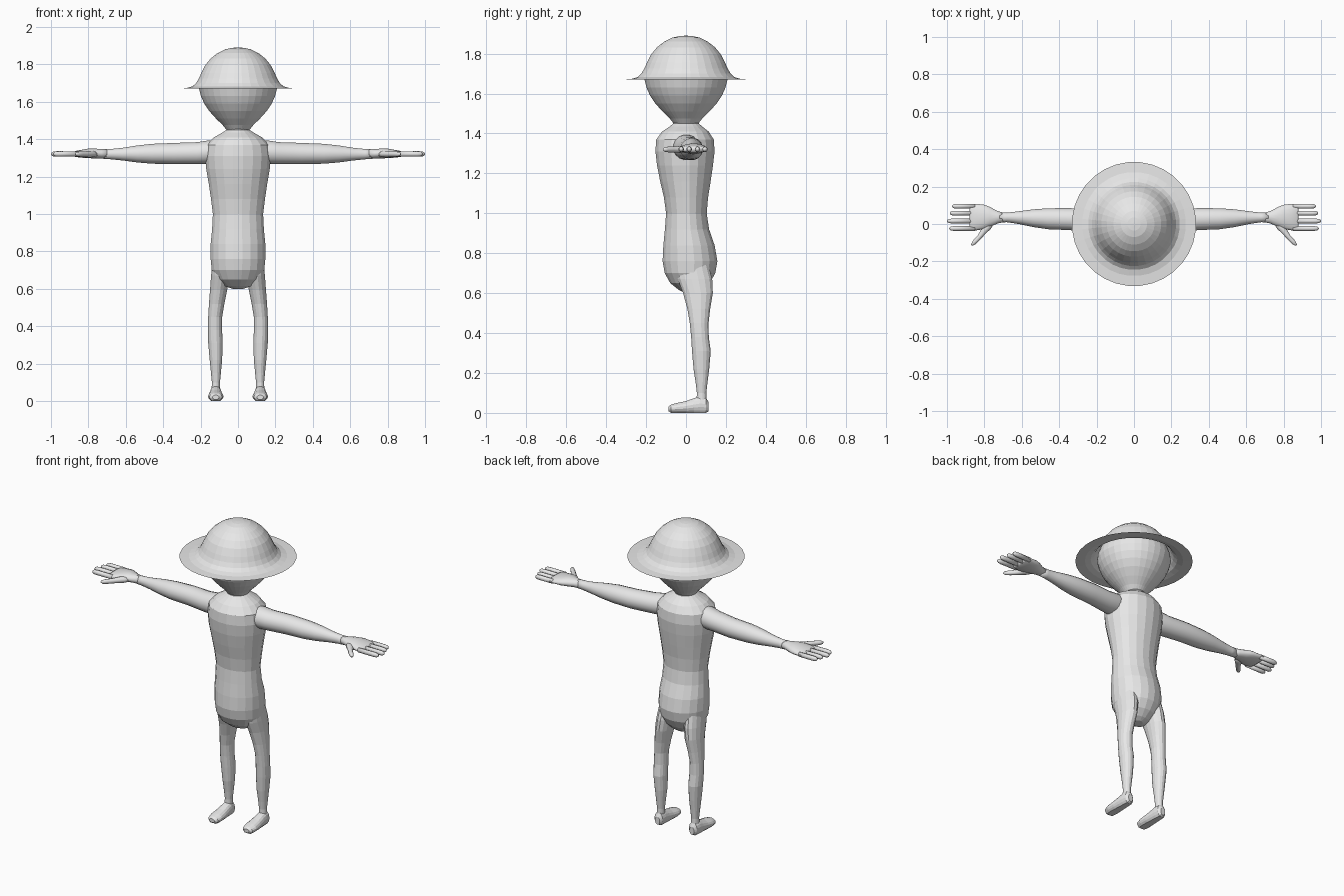
import bpy, bmesh, math

grey = bpy.data.materials.new("plain grey")
grey.diffuse_color = (0.8, 0.8, 0.8, 1)


def loft(bm, axis, rings, n=16, caps=True):
    """Skin elliptical rings. Each ring: position on axis, centre a, b, radius a, b."""
    loops = []
    for t, ca, cb, ra, rb in rings:
        loop = []
        for i in range(n):
            g = 2 * math.pi * (i + 0.5) / n
            a, b = ca + ra * math.cos(g), cb + rb * math.sin(g)
            co = {"x": (t, a, b), "y": (a, t, b), "z": (a, b, t)}[axis]
            loop.append(bm.verts.new(co))
        loops.append(loop)
    for lo, hi in zip(loops, loops[1:]):
        for i in range(n):
            j = (i + 1) % n
            bm.faces.new((lo[i], lo[j], hi[j], hi[i]))
    if caps:
        bm.faces.new(loops[0])
    bm.faces.new(loops[-1])


def finish(name, bm, mirror=False, smooth=False):
    bmesh.ops.recalc_face_normals(bm, faces=bm.faces)
    mesh = bpy.data.meshes.new(name)
    bm.to_mesh(mesh)
    bm.free()
    mesh.materials.append(grey)
    for p in mesh.polygons:
        p.use_smooth = smooth
    ob = bpy.data.objects.new(name, mesh)
    bpy.context.collection.objects.link(ob)
    if mirror:
        mod = ob.modifiers.new("mirror", "MIRROR")
        mod.use_mirror_merge = False
    return ob


# Torso: z, centre y, half width, half depth
torso = [(.60, .03, .03, .03), (.615, .025, .075, .06), (.65, .02, .115, .10),
         (.70, .02, .142, .128), (.76, .02, .148, .139), (.84, .015, .148, .13),
         (.92, .005, .14, .112), (1.0, .002, .136, .103), (1.08, 0, .146, .112),
         (1.16, -.003, .158, .128), (1.24, -.005, .172, .142), (1.31, -.005, .178, .15),
         (1.37, -.005, .170, .146), (1.41, -.003, .13, .118), (1.435, 0, .085, .082),
         (1.45, 0, .062, .065), (1.47, 0, .062, .065)]
bm = bmesh.new()
loft(bm, "z", [(z, 0, y, rx, ry) for z, y, rx, ry in torso], 20)
finish("torso", bm)

# Head: round on top, tapering into the neck
head = [(1.45, .062), (1.475, .082), (1.51, .118), (1.55, .154), (1.59, .181),
        (1.63, .199), (1.67, .209), (1.70, .206), (1.74, .192), (1.78, .17),
        (1.82, .14), (1.85, .105), (1.87, .065), (1.88, .02)]
bm = bmesh.new()
loft(bm, "z", [(z, 0, 0, r, r) for z, r in head], 32)
finish("head", bm)

# Hat: dome flaring into a flat thin brim, open below
hat = [(1.670, .332), (1.673, .278), (1.682, .245), (1.70, .225), (1.725, .21),
       (1.755, .197), (1.797, .175), (1.832, .146), (1.86, .110), (1.88, .07),
       (1.888, .035), (1.89, .008)]
bm = bmesh.new()
loft(bm, "z", [(z, 0, 0, r, r) for z, r in hat], 32, caps=False)
finish("hat", bm)

# Arms: x, centre y, centre z, half depth, half height
bm = bmesh.new()
loft(bm, "x", [(.10, .0, 1.335, .06, .06), (.16, .003, 1.33, .068, .064),
               (.22, .01, 1.325, .064, .060), (.34, .026, 1.323, .060, .058),
               (.46, .028, 1.322, .057, .054), (.54, .031, 1.321, .048, .046),
               (.62, .034, 1.320, .034, .034), (.68, .035, 1.320, .026, .028),
               (.72, .036, 1.321, .028, .026)], 16)
finish("arms", bm, mirror=True, smooth=True)

# Hands: palm, four fingers and a thumb
bm = bmesh.new()
loft(bm, "x", [(.69, .035, 1.321, .024, .026), (.73, .036, 1.322, .034, .025),
               (.77, .038, 1.324, .054, .027), (.80, .038, 1.324, .066, .026),
               (.84, .037, 1.322, .072, .021), (.87, .036, 1.321, .073, .016),
               (.88, .036, 1.321, .068, .010)], 16)
for y, tip in ((.095, .973), (.058, .985), (.016, 1.0), (-.024, .988)):
    loft(bm, "x", [(.85, y, 1.321, .013, .014), (tip - .03, y, 1.321, .0135, .0145),
                   (tip - .012, y, 1.321, .012, .013), (tip - .003, y, 1.321, .007, .008),
                   (tip, y, 1.321, .002, .002)], 10)
loft(bm, "y", [(.02, .765, 1.32, .03, .018), (-.025, .79, 1.32, .026, .018),
               (-.06, .818, 1.32, .018, .015), (-.09, .845, 1.32, .018, .014),
               (-.108, .859, 1.32, .013, .011), (-.116, .865, 1.32, .004, .004)], 10)
finish("hands", bm, mirror=True, smooth=True)

# Legs: z, centre x, centre y, half width, half depth
bm = bmesh.new()
loft(bm, "z", [(.05, .119, .078, .023, .026), (.10, .118, .078, .022, .024),
               (.15, .118, .078, .027, .030), (.22, .118, .077, .034, .040),
               (.31, .121, .077, .039, .048), (.38, .123, .070, .039, .045),
               (.45, .122, .066, .038, .048), (.52, .114, .064, .042, .058),
               (.60, .103, .060, .047, .076), (.67, .095, .045, .050, .088),
               (.74, .090, .03, .048, .085)], 16)
finish("legs", bm, mirror=True)

# Feet: y, centre x, centre z, half width, half height, flattened on the ground
bm = bmesh.new()
loft(bm, "y", [(-.087, .119, .020, .018, .012), (-.075, .119, .021, .034, .021),
               (-.045, .119, .024, .041, .026), (0, .119, .028, .038, .032),
               (.04, .119, .034, .034, .040), (.07, .119, .038, .032, .045),
               (.10, .119, .036, .028, .042), (.113, .119, .030, .016, .024)], 16)
for v in bm.verts:
    v.co.z = max(v.co.z, 0.004) if v.co.z > 0.006 else 0.0
finish("feet", bm, mirror=True)
